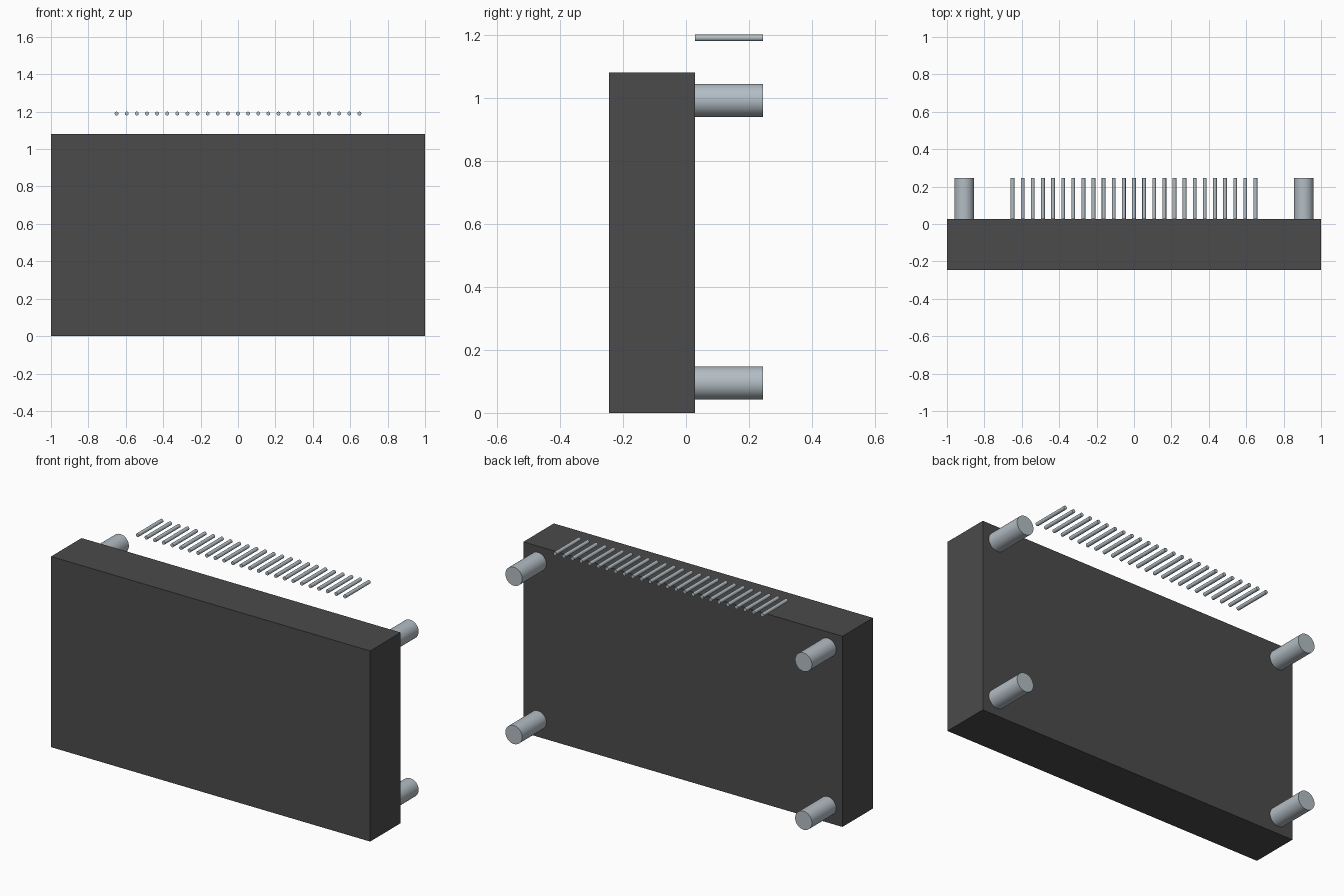
import bpy
import math

cube = bpy.data.objects.get("Cube")
if cube:
    bpy.data.objects.remove(cube, do_unlink=True)


def make_material(name, rgb, metallic=0.0):
    mat = bpy.data.materials.new(name)
    mat.use_nodes = True
    mat.diffuse_color = (*rgb, 1)
    bsdf = mat.node_tree.nodes["Principled BSDF"]
    bsdf.inputs["Base Color"].default_value = (*rgb, 1)
    return mat


dark_grey = make_material("dark grey plastic", (0.07, 0.07, 0.07))
steel = make_material("pale steel", (0.45, 0.51, 0.55))

WIDTH, HEIGHT = 2.0, 1.08
FRONT, BACK, TIP = -0.245, 0.028, 0.245   # y of body front, body back, rod ends


def rod(name, x, z, radius, sides):
    """Round rod running from the body's back plane to the rear."""
    bpy.ops.mesh.primitive_cylinder_add(
        vertices=sides, radius=radius, depth=TIP - BACK,
        location=(x, (BACK + TIP) / 2, z), rotation=(math.pi / 2, 0, 0))
    obj = bpy.context.object
    obj.name = name
    obj.data.materials.append(steel)
    bpy.ops.object.shade_smooth_by_angle(angle=math.radians(40))
    return obj


# Slab body
bpy.ops.mesh.primitive_cube_add(size=1, location=(0, (FRONT + BACK) / 2, HEIGHT / 2))
body = bpy.context.object
body.name = "body"
body.scale = (WIDTH, BACK - FRONT, HEIGHT)
bpy.ops.object.transform_apply(location=False, rotation=False, scale=True)
body.data.materials.append(dark_grey)

# Four mounting posts at the back corners
for level, z in (("lower", 0.095), ("upper", 0.992)):
    for side, x in (("left", 0.908), ("right", -0.908)):
        rod(f"{level}_{side}_post", x, z, 0.0525, 48)

# Row of thin contact pins above the body
PINS, PITCH = 25, 0.0541
for i in range(PINS):
    rod(f"pin_{i + 1:02d}", (i - (PINS - 1) / 2) * PITCH, 1.19, 0.0102, 24)
